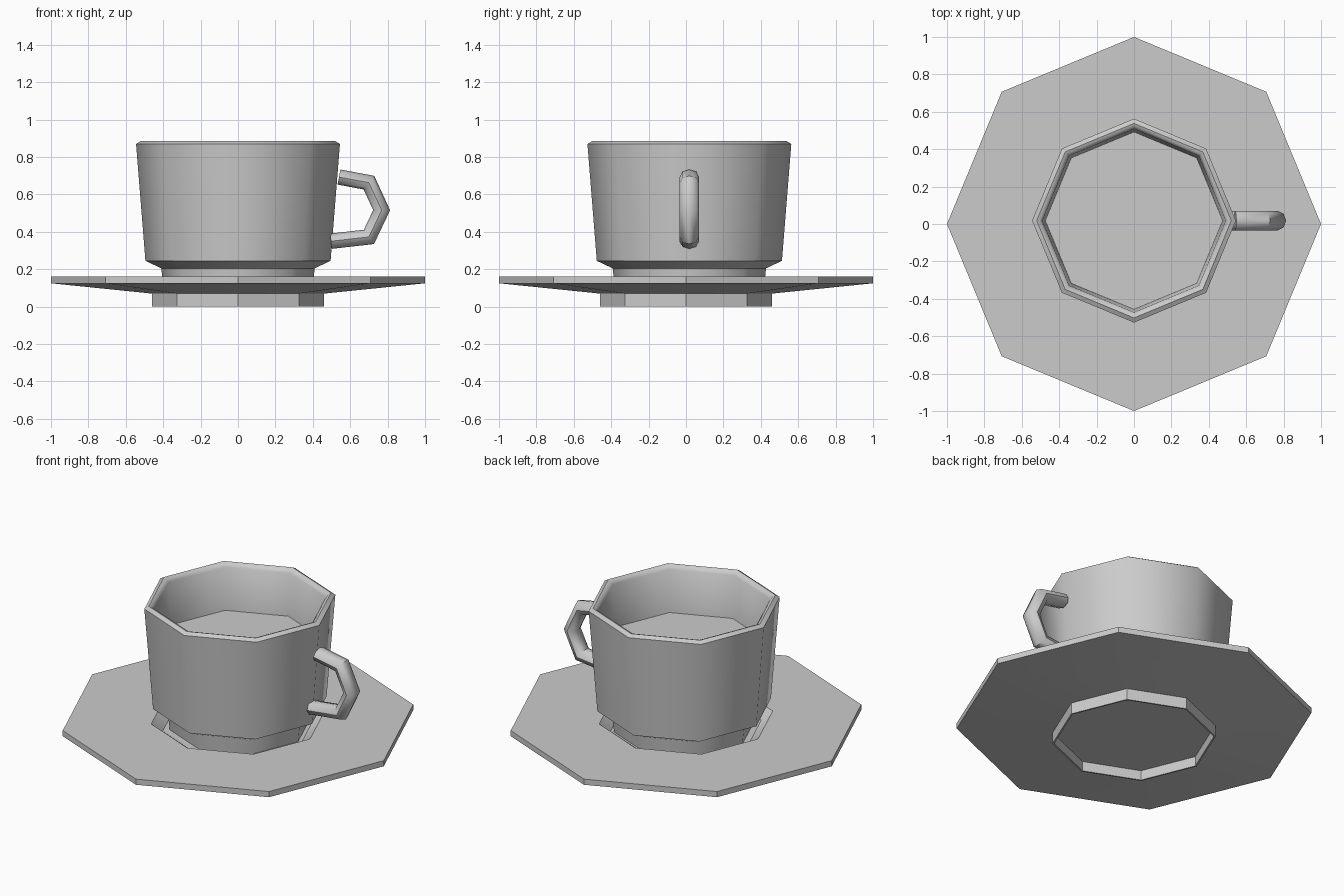
import bpy, bmesh
from math import cos, sin, pi, radians
from mathutils import Vector

if "Cube" in bpy.data.objects:
    bpy.data.objects.remove(bpy.data.objects["Cube"])

SIDES = 8
CUP_Y = 0.018


def finish(name, bm, angle):
    bmesh.ops.recalc_face_normals(bm, faces=bm.faces)
    me = bpy.data.meshes.new(name)
    bm.to_mesh(me)
    bm.free()
    ob = bpy.data.objects.new(name, me)
    bpy.context.collection.objects.link(ob)
    bpy.ops.object.select_all(action='DESELECT')
    bpy.context.view_layer.objects.active = ob
    ob.select_set(True)
    bpy.ops.object.shade_smooth_by_angle(angle=radians(angle))
    return ob


def bridge(bm, rings):
    for a, b in zip(rings, rings[1:]):
        for i in range(SIDES):
            j = (i + 1) % SIDES
            bm.faces.new((a[i], a[j], b[j], b[i]))


def lathe(name, profile, y=0.0, angle=50, cap=True):
    """Spin (radius, z) points into an octagonal solid; cap both ends."""
    bm = bmesh.new()
    rings = [[bm.verts.new((r * cos(2 * pi * i / SIDES), y + r * sin(2 * pi * i / SIDES), z))
              for i in range(SIDES)] for r, z in profile]
    if len(rings) > 1:
        bridge(bm, rings)
    if cap:
        bm.faces.new(rings[0])
        if len(rings) > 1:
            bm.faces.new(rings[-1])
    return finish(name, bm, angle)


def tube(name, path, wide, thick, y):
    """Sweep an oval section along an (x, z) path with mitred corners."""
    bm = bmesh.new()
    pts = [Vector(p) for p in path]
    rings = []
    for k, p in enumerate(pts):
        before = (p - pts[k - 1]).normalized() if k else None
        after = (pts[k + 1] - p).normalized() if k < len(pts) - 1 else None
        d_in, d_out = before or after, after or before
        t = (d_in + d_out).normalized()
        n = Vector((-t.y, t.x)) / t.dot(d_in)
        ring = []
        for i in range(SIDES):
            a = 2 * pi * i / SIDES
            q = p + n * thick * cos(a)
            ring.append(bm.verts.new((q.x, y + wide * sin(a), q.y)))
        rings.append(ring)
    bridge(bm, rings)
    bm.faces.new(rings[0])
    bm.faces.new(rings[-1])
    return finish(name, bm, 50)


# Saucer: flat top with a sunken well, gently sloped underside, thin foot ring
lathe("saucer", [(0.43, 0.11), (0.495, 0.16), (1.0, 0.16), (1.0, 0.125),
                 (0.46, 0.07), (0.46, 0.0), (0.45, 0.0), (0.45, 0.06)], angle=30)

# Cup: foot, stepped base, tapered wall, softened rim, hollow inside
lathe("cup", [(0.40, 0.11), (0.41, 0.205), (0.495, 0.245), (0.545, 0.87), (0.52, 0.885),
              (0.505, 0.88), (0.49, 0.86), (0.474, 0.6), (0.43, 0.27)], y=CUP_Y)

# Drink surface inside the cup
lathe("drink", [(0.475, 0.6)], y=CUP_Y)

# Handle
tube("handle", [(0.54, 0.693), (0.70, 0.663), (0.768, 0.516), (0.70, 0.373), (0.497, 0.35)],
     wide=0.052, thick=0.041, y=CUP_Y)
